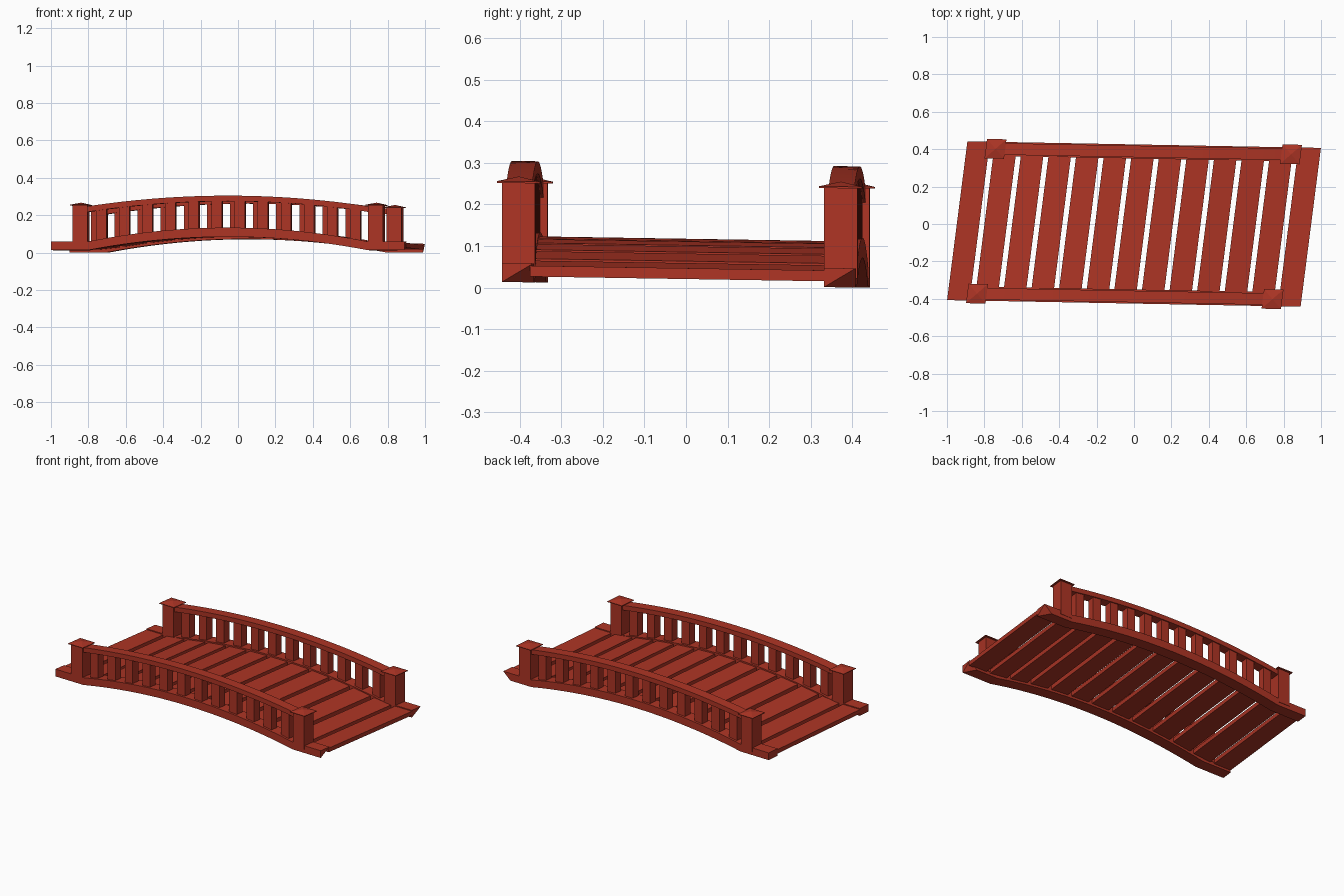
import bpy, bmesh
from mathutils import Vector

if "Cube" in bpy.data.objects:
    bpy.data.objects.remove(bpy.data.objects["Cube"])

red = bpy.data.materials.new("red_painted_wood")
red.diffuse_color = (0.42, 0.035, 0.018, 1)
red.use_nodes = True
red.node_tree.nodes["Principled BSDF"].inputs["Base Color"].default_value = red.diffuse_color

HALF = 0.945      # half length of the bridge
SIDE = 0.387      # distance of each railing from the centre line


def skew(v):
    # the whole bridge is slightly slanted
    x, y, z = v
    return Vector((x + 0.128 * y, y - 0.0186 * x, z - 0.016 * y - 0.001))


def finish(bm, name):
    for v in bm.verts:
        v.co = skew(v.co)
    bmesh.ops.recalc_face_normals(bm, faces=bm.faces)
    me = bpy.data.meshes.new(name)
    bm.to_mesh(me)
    bm.free()
    me.materials.append(red)
    ob = bpy.data.objects.new(name, me)
    bpy.context.collection.objects.link(ob)
    return ob


def deck_arc(u):
    return 0.071 * max(0.0, 1 - (u / 0.745) ** 2)


def rail_arc(u):
    return 0.060 * (1 - (u / 0.77) ** 2)


def strip(bm, us, y0, y1, bottom, top):
    # bent box running along x between two height functions
    rings = []
    for u in us:
        rings.append([bm.verts.new(c) for c in (
            (u, y0, bottom(u)), (u, y1, bottom(u)), (u, y1, top(u)), (u, y0, top(u)))])
    for a, b in zip(rings, rings[1:]):
        for i in range(4):
            j = (i + 1) % 4
            bm.faces.new((a[i], a[j], b[j], b[i]))
    bm.faces.new(rings[0])
    bm.faces.new(rings[-1])
    return rings


def spread(a, b, n):
    return [a + (b - a) * i / n for i in range(n + 1)]


for side, name in ((-1, "front"), (1, "back")):
    yc = side * SIDE

    # curved side beam with flat feet
    bm = bmesh.new()
    us = [-HALF] + spread(-0.745, 0.745, 24) + [HALF]
    rings = strip(bm, us, yc - 0.0375, yc + 0.0375,
                  lambda u: 0.008 + deck_arc(u), lambda u: 0.054 + deck_arc(u) * 1.04)
    rings[-1][1].co.x -= 0.05      # chipped lower corner of the right end
    bmesh.ops.triangulate(bm, faces=[f for f in bm.faces if rings[-1][1] in f.verts
                                     and rings[-1][3] in f.verts])
    finish(bm, name + "_beam")

    # arched handrail
    bm = bmesh.new()
    strip(bm, spread(-0.77, 0.77, 24), yc - 0.031, yc + 0.031,
          lambda u: 0.269 - 0.06 + rail_arc(u), lambda u: 0.299 - 0.06 + rail_arc(u))
    finish(bm, name + "_handrail")

    # balusters
    bm = bmesh.new()
    for i in range(12):
        u = (i - 5.5) * 0.1235
        strip(bm, (u - 0.0275, u + 0.0275), yc - 0.024, yc + 0.024,
              lambda t: 0.110 - 0.071 + 0.071 + deck_arc(t) - 0.071,
              lambda t: 0.275 - 0.06 + rail_arc(t))
    finish(bm, name + "_balusters")

    # end posts with low pyramid caps
    for end, ename in ((-1, "left"), (1, "right")):
        u = end * 0.79
        bm = bmesh.new()
        strip(bm, (u - 0.04, u + 0.04), yc - 0.04, yc + 0.04,
              lambda t: 0.03, lambda t: 0.248)
        finish(bm, f"{name}_{ename}_post")
        bm = bmesh.new()
        r = strip(bm, (u - 0.052, u + 0.052), yc - 0.052, yc + 0.052,
                  lambda t: 0.246, lambda t: 0.250)
        top = [f for f in bm.faces if all(v.co.z > 0.249 for v in f.verts)]
        bmesh.ops.poke(bm, faces=top)
        for v in bm.verts:
            if abs(v.co.x - u) < 0.01:
                v.co.z = 0.262
        finish(bm, f"{name}_{ename}_post_cap")

# deck planks following the arch
bm = bmesh.new()
for i in range(13):
    u = (i - 6) * 0.1475
    strip(bm, (u - 0.06, u + 0.06), -SIDE + 0.03, SIDE - 0.03,
          lambda t: 0.022 + deck_arc(t), lambda t: 0.048 + deck_arc(t))
finish(bm, "deck_planks")
